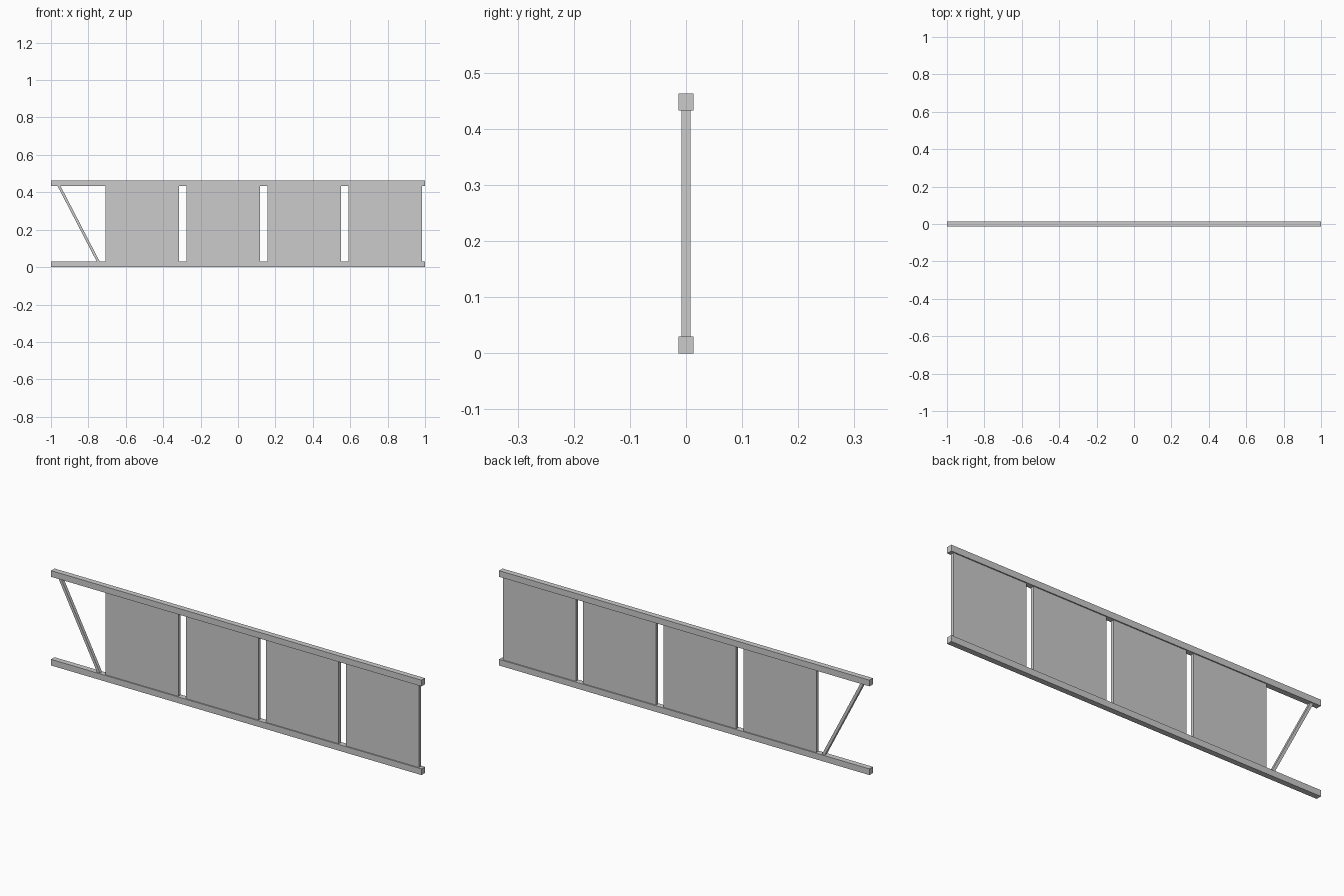
import bpy
import math

if "Cube" in bpy.data.objects:
    bpy.data.objects.remove(bpy.data.objects["Cube"])

RAIL_H, RAIL_D = 0.03, 0.027
HEIGHT = 0.463
INFILL_D = 0.016


def box(name, center, size, tilt=0.0):
    bpy.ops.mesh.primitive_cube_add(size=1, location=center)
    ob = bpy.context.object
    ob.name = name
    ob.scale = size
    bpy.ops.object.transform_apply(location=False, rotation=False, scale=True)
    ob.rotation_euler.y = tilt
    return ob


# Horizontal rails
box("bottom_rail", (0, 0, RAIL_H / 2), (2, RAIL_D, RAIL_H))
box("top_rail", (0, 0, HEIGHT - RAIL_H / 2), (2, RAIL_D, RAIL_H))

# Infill panels between the rails
gap = HEIGHT - 2 * RAIL_H
for i in range(4):
    box(f"panel_{i + 1}", (-0.513 + i * 0.433, 0, HEIGHT / 2),
        (0.393, INFILL_D, gap))

# Diagonal brace, ends buried inside the rails
dx, dz = 0.209, gap
box("diagonal_brace", (-0.852, 0, HEIGHT / 2),
    (0.014, INFILL_D, math.hypot(dx, dz) + 0.014), -math.atan2(dx, dz))
